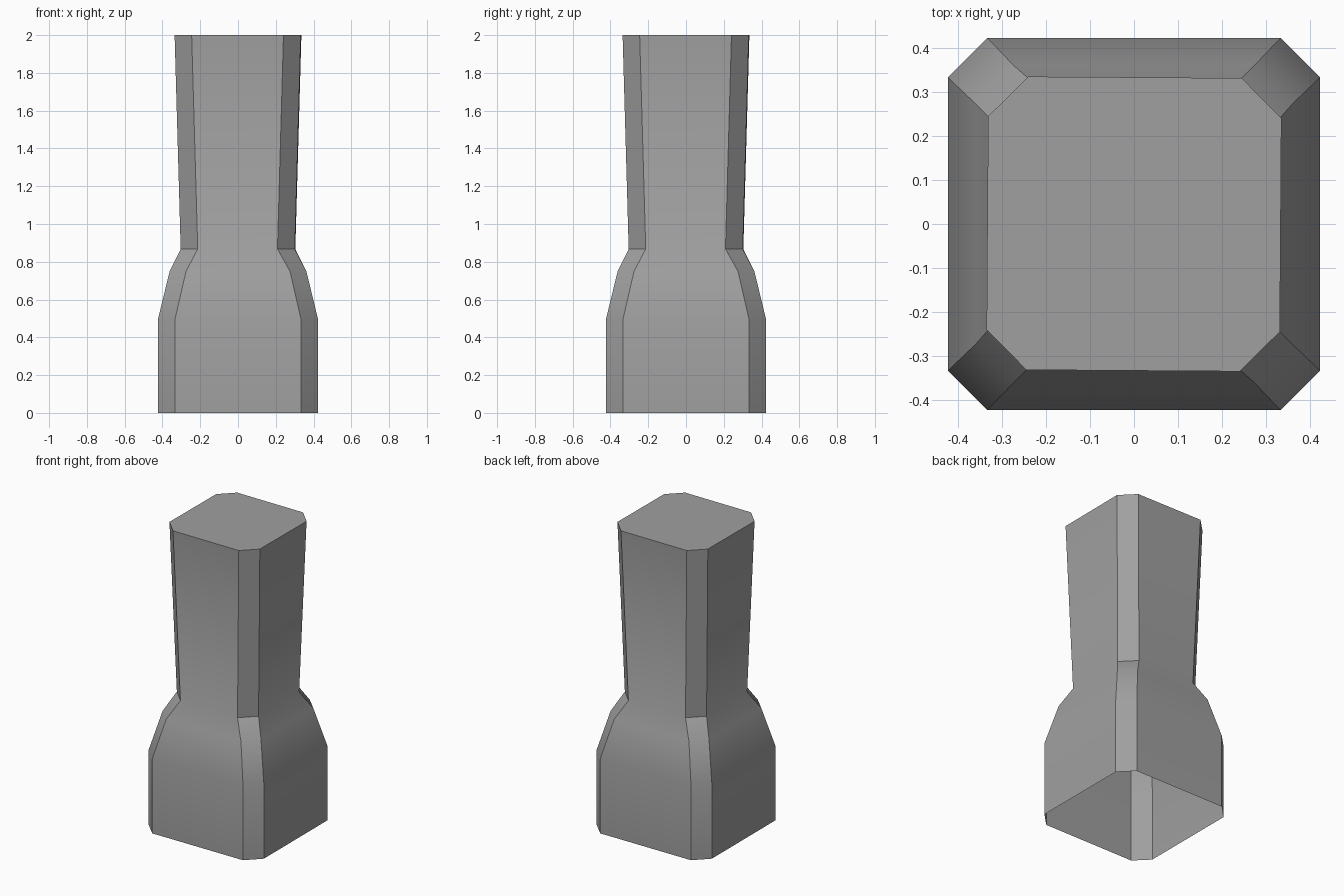
import bpy, bmesh
from math import cos, sin, radians

cube = bpy.data.objects.get("Cube")
if cube:
    bpy.data.objects.remove(cube, do_unlink=True)

# Plain grey material
grey = bpy.data.materials.new("mid_grey")
grey.use_nodes = True
colour = (0.35, 0.35, 0.35, 1)
grey.diffuse_color = colour
grey.node_tree.nodes["Principled BSDF"].inputs["Base Color"].default_value = colour

# Sections: height, half width, half length of the flat side, twist in degrees
SECTIONS = [
    (0.0, 0.424, 0.334, 0),
    (0.495, 0.424, 0.334, 0),
    (0.75, 0.362, 0.275, 0),
    (0.868, 0.302, 0.211, -0.4),
    (2.0, 0.334, 0.243, -0.4),
]


def chamfered_square(bm, z, half, flat, twist):
    """Ring of eight vertices, counter-clockwise seen from above."""
    ring = []
    for quarter in range(4):
        a = radians(90 * quarter + twist)
        for side in (-flat, flat):
            ring.append(bm.verts.new((half * cos(a) - side * sin(a),
                                      half * sin(a) + side * cos(a), z)))
    return ring


# Shell: flared base and tapered neck, closed on top and open underneath
bm = bmesh.new()
rings = [chamfered_square(bm, *section) for section in SECTIONS]
for low, high in zip(rings, rings[1:]):
    for i in range(len(low)):
        j = (i + 1) % len(low)
        bm.faces.new((low[i], low[j], high[j], high[i]))
bm.faces.new(rings[-1])

mesh = bpy.data.meshes.new("flared_post")
bm.to_mesh(mesh)
bm.free()
mesh.materials.append(grey)
post = bpy.data.objects.new("flared_post", mesh)
bpy.context.collection.objects.link(post)

# Soft bends along the sides, crisp corner edges
bpy.ops.object.select_all(action="DESELECT")
post.select_set(True)
bpy.context.view_layer.objects.active = post
bpy.ops.object.shade_smooth_by_angle(angle=radians(30))
